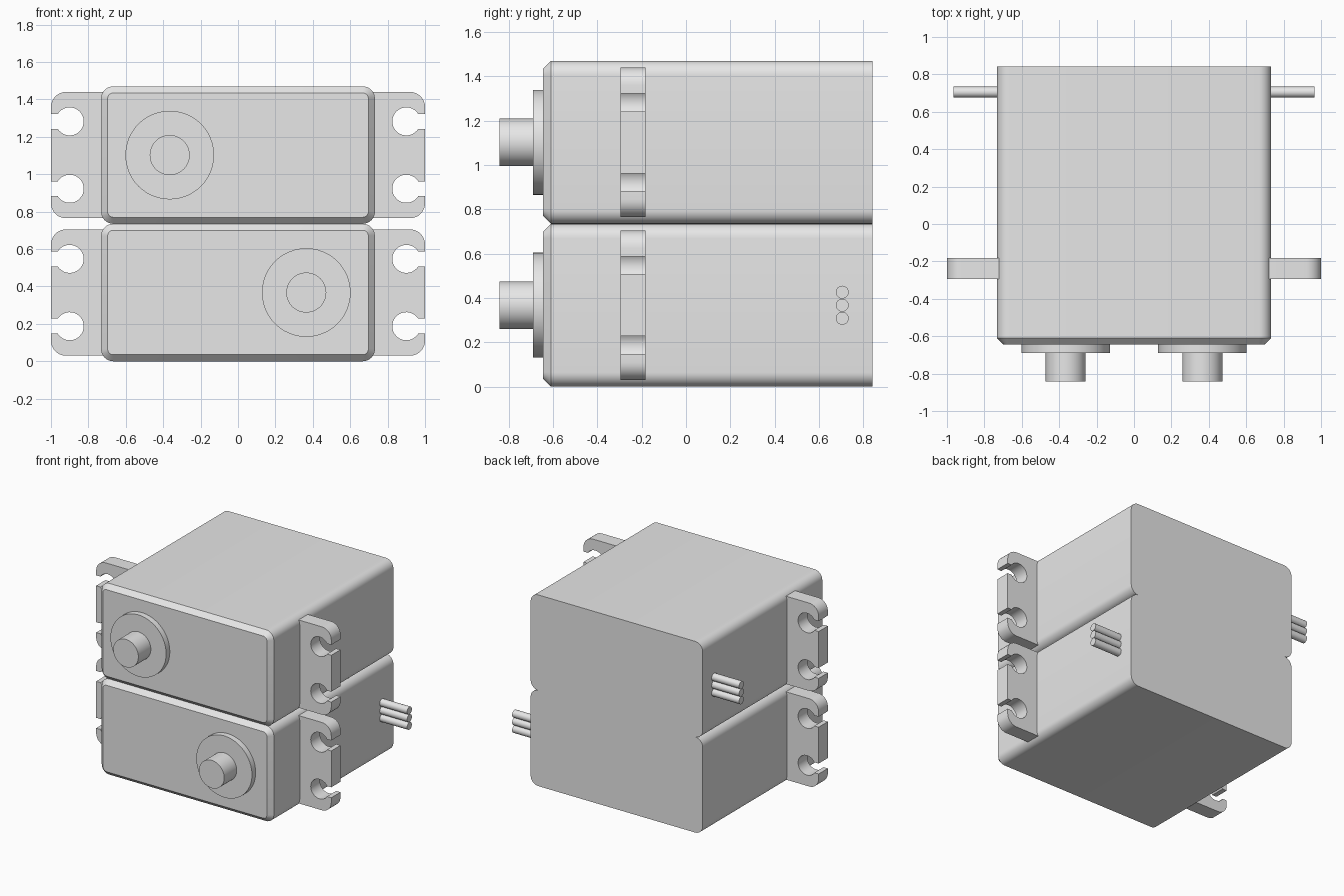
import bpy, bmesh, math
from mathutils import Matrix

cube = bpy.data.objects.get("Cube")
if cube:
    bpy.data.objects.remove(cube, do_unlink=True)

grey = bpy.data.materials.new("plain grey")
grey.use_nodes = True
grey.diffuse_color = (0.8, 0.8, 0.8, 1)
grey.node_tree.nodes["Principled BSDF"].inputs["Base Color"].default_value = (0.8, 0.8, 0.8, 1)

H = 0.735                      # height of one motor case
MID = H / 2


def arc(cx, cz, r, start, end, n):
    """Points on an arc in the xz plane, angles in degrees."""
    angles = [math.radians(start + (end - start) * i / n) for i in range(n + 1)]
    return [(cx + r * math.cos(a), cz + r * math.sin(a)) for a in angles]


def rounded_rect(w, h, r):
    pts = []
    for sx, sz, a in ((1, 1, 0), (-1, 1, 90), (-1, -1, 180), (1, -1, 270)):
        pts += arc(sx * (w - r), MID + sz * (h - r), r, a, a + 90, 8)
    return pts


def circle(cx, cz, r, n=48):
    return arc(cx, cz, r, 0, 360, n)[:-1]


def loft(name, sections, matrix):
    """Solid through matching xz outlines, each given with its y."""
    bm = bmesh.new()
    rings = [[bm.verts.new((x, y, z)) for x, z in pts] for y, pts in sections]
    n = len(rings[0])
    bm.faces.new(rings[0])
    bm.faces.new(rings[-1])
    for a, b in zip(rings, rings[1:]):
        for i in range(n):
            j = (i + 1) % n
            bm.faces.new((a[i], a[j], b[j], b[i]))
    bmesh.ops.transform(bm, matrix=matrix, verts=bm.verts)
    bmesh.ops.recalc_face_normals(bm, faces=bm.faces)
    for f in bm.faces:
        f.smooth = True
    for e in bm.edges:
        e.smooth = e.calc_face_angle(0) < math.radians(30)
    mesh = bpy.data.meshes.new(name)
    bm.to_mesh(mesh)
    bm.free()
    mesh.materials.append(grey)
    obj = bpy.data.objects.new(name, mesh)
    bpy.context.collection.objects.link(obj)
    return obj


def lug_outline(side):
    """Mounting tab with two keyhole slots open to its outer edge."""
    hole, half = 0.075, 0.04
    t = math.degrees(math.asin(half / hole))
    pts = [(0.70, 0.03)] + arc(0.92, 0.11, 0.08, -90, 0, 8)
    for z in (MID - 0.18, MID + 0.18):
        pts.append((1.0, z - half))
        pts += arc(0.90, z, hole, -t, t - 360, 28)
        pts.append((1.0, z + half))
    pts += arc(0.92, H - 0.11, 0.08, 0, 90, 8) + [(0.70, H - 0.03)]
    return [(side * x, z) for x, z in pts]


def motor(label, matrix):
    # case with a chamfered front
    outer = rounded_rect(0.732, MID, 0.065)
    inner = rounded_rect(0.697, MID - 0.035, 0.03)
    loft(label + "_case", [(-0.645, inner), (-0.61, outer), (0.842, outer)], matrix)
    # output boss and shaft
    loft(label + "_boss", [(y, circle(0.365, MID, 0.237)) for y in (-0.69, -0.64)], matrix)
    loft(label + "_shaft", [(y, circle(0.365, MID, 0.107)) for y in (-0.842, -0.68)], matrix)
    # mounting lugs
    for side, word in ((1, "first"), (-1, "second")):
        loft(label + "_" + word + "_lug",
             [(y, lug_outline(side)) for y in (-0.295, -0.183)], matrix)
    # three cable wires, turned to run along x
    turn = Matrix.Rotation(math.radians(90), 4, "Z")
    for i in (-1, 0, 1):
        wire = circle(0.705, MID + i * 0.059, 0.029, 20)
        loft(label + "_wire", [(y, wire) for y in (-0.965, -0.70)],
             matrix @ turn)


# the upper motor is the lower one turned half way round
motor("lower", Matrix.Identity(4))
motor("upper", Matrix.Translation((0, 0, 2 * H)) @ Matrix.Rotation(math.pi, 4, "Y"))
